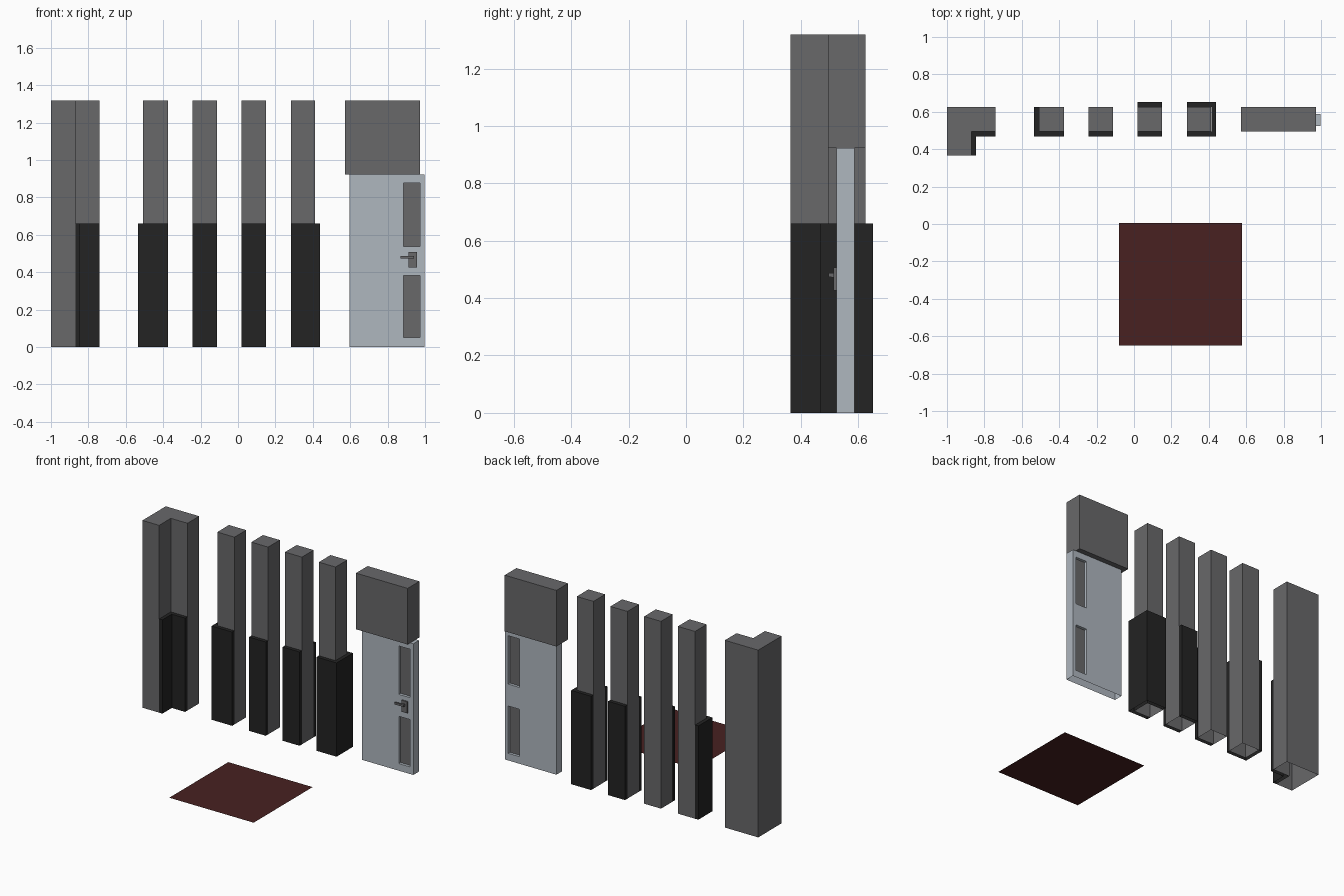
import bpy, bmesh
from mathutils import Vector

if "Cube" in bpy.data.objects:
    bpy.data.objects.remove(bpy.data.objects["Cube"])


def material(name, srgb):
    m = bpy.data.materials.new(name)
    m.diffuse_color = [((c / 255 + 0.055) / 1.055) ** 2.4 for c in srgb] + [1]
    m.use_nodes = True
    m.node_tree.nodes["Principled BSDF"].inputs["Base Color"].default_value = m.diffuse_color
    return m


GREY = material("wall grey", (104, 104, 106))
BLACK = material("panel black", (35, 35, 35))
STEEL = material("door pale steel", (175, 183, 191))
RED = material("mat dark red", (72, 33, 33))


def finish(name, bm, *mats):
    me = bpy.data.meshes.new(name)
    bm.to_mesh(me)
    bm.free()
    for m in mats:
        me.materials.append(m)
    ob = bpy.data.objects.new(name, me)
    bpy.context.collection.objects.link(ob)
    return ob


def open_bottom(bm):
    under = [f for f in bm.faces if f.calc_center_median().z < 1e-5 and f.normal.z < -0.9]
    bmesh.ops.delete(bm, geom=under, context='FACES')


def prism(name, outline, z0, z1, mat, hollow=False):
    """Upright prism over a plan outline, optionally open underneath."""
    bm = bmesh.new()
    base = bm.faces.new([bm.verts.new((x, y, z0)) for x, y in outline])
    ext = bmesh.ops.extrude_face_region(bm, geom=[base], use_keep_orig=True)
    bmesh.ops.translate(bm, vec=(0, 0, z1 - z0),
                        verts=[g for g in ext["geom"] if isinstance(g, bmesh.types.BMVert)])
    bmesh.ops.recalc_face_normals(bm, faces=bm.faces[:])
    bm.normal_update()
    if hollow:
        open_bottom(bm)
    return finish(name, bm, mat)


def rect(x0, x1, y0, y1):
    return [(x0, y0), (x1, y0), (x1, y1), (x0, y1)]


TOP, HALF, LINTEL = 1.318, 0.66, 0.923
F, B = 0.495, 0.625            # front and back of the pillars
T, G = 0.026, 0.001            # panel thickness, gap to pillar

# Corner pillar (L plan) and its inner cladding
prism("corner_pillar", [(-1, .365), (-.87, .365), (-.87, F), (-.74, F), (-.74, B), (-1, B)],
      0, TOP, GREY, True)
prism("corner_panel", [(-.87 + G, .365), (-.844, .365), (-.844, F - T), (-.74, F - T),
                       (-.74, F - G), (-.87 + G, F - G)], 0, HALF, BLACK, True)

# Four straight pillars
spans = [(-.508, -.374), (-.243, -.112), (.019, .151), (.283, .413)]
for i, (a, b) in enumerate(spans, 1):
    prism(f"pillar_{i}", rect(a, b, F, B), 0, TOP, GREY, True)

# Cladding panels: front and left, front, front and back, wrapped round the right
a, b = spans[0]
prism("panel_1", [(a - T, F - T), (b, F - T), (b, F - G), (a - G, F - G), (a - G, B), (a - T, B)],
      0, HALF, BLACK, True)
for i in (1, 2):
    prism(f"panel_{i + 1}_front", rect(*spans[i], F - T, F - G), 0, HALF, BLACK, True)
prism("panel_3_back", rect(*spans[2], B + G, B + T), 0, HALF, BLACK, True)
a, b = spans[3]
prism("panel_4", [(a, F - T), (b + T, F - T), (b + T, B + T), (a, B + T),
                  (a, B + G), (b + G, B + G), (b + G, F - G), (a, F - G)], 0, HALF, BLACK, True)

# Lintel above the door
prism("lintel", rect(.572, .974, F, B), LINTEL, TOP, GREY)

# Door leaf with recessed dark panes on both sides
x0, x1, y0, y1 = .597, .998, .524, .588
px, pz = (.885, .973), ((.05, .383), (.537, .878))
bm = bmesh.new()
bmesh.ops.create_cube(bm, size=1)
for v in bm.verts:
    v.co = Vector(((x0 + x1) / 2 + v.co.x * (x1 - x0), (y0 + y1) / 2 + v.co.y * (y1 - y0),
                   (v.co.z + .5) * LINTEL))
cuts = [((x, 0, 0), (1, 0, 0)) for x in px] + [((0, 0, z), (0, 0, 1)) for r in pz for z in r]
for co, no in cuts:
    bmesh.ops.bisect_plane(bm, geom=bm.verts[:] + bm.edges[:] + bm.faces[:],
                           plane_co=co, plane_no=no)
bm.normal_update()
panes = []
for f in bm.faces:
    c = f.calc_center_median()
    if abs(f.normal.y) > .9 and px[0] < c.x < px[1] and any(r[0] < c.z < r[1] for r in pz):
        panes.append(f)
bmesh.ops.inset_region(bm, faces=panes, thickness=.001, depth=-.018)
for f in panes:
    f.material_index = 1
bm.normal_update()
open_bottom(bm)
finish("door", bm, STEEL, GREY)

# Door handle: plate, stalk and lever
prism("handle_plate", rect(.912, .957, .515, y0), .426, .507, GREY)
prism("handle_stalk", rect(.926, .940, .508, .516), .472, .488, GREY)
prism("handle_lever", rect(.869, .940, .497, .509), .473, .487, GREY)

# Floor mat
bm = bmesh.new()
bm.faces.new([bm.verts.new((x, y, 0)) for x, y in rect(-.08, .577, -.65, .006)])
finish("floor_mat", bm, RED)
